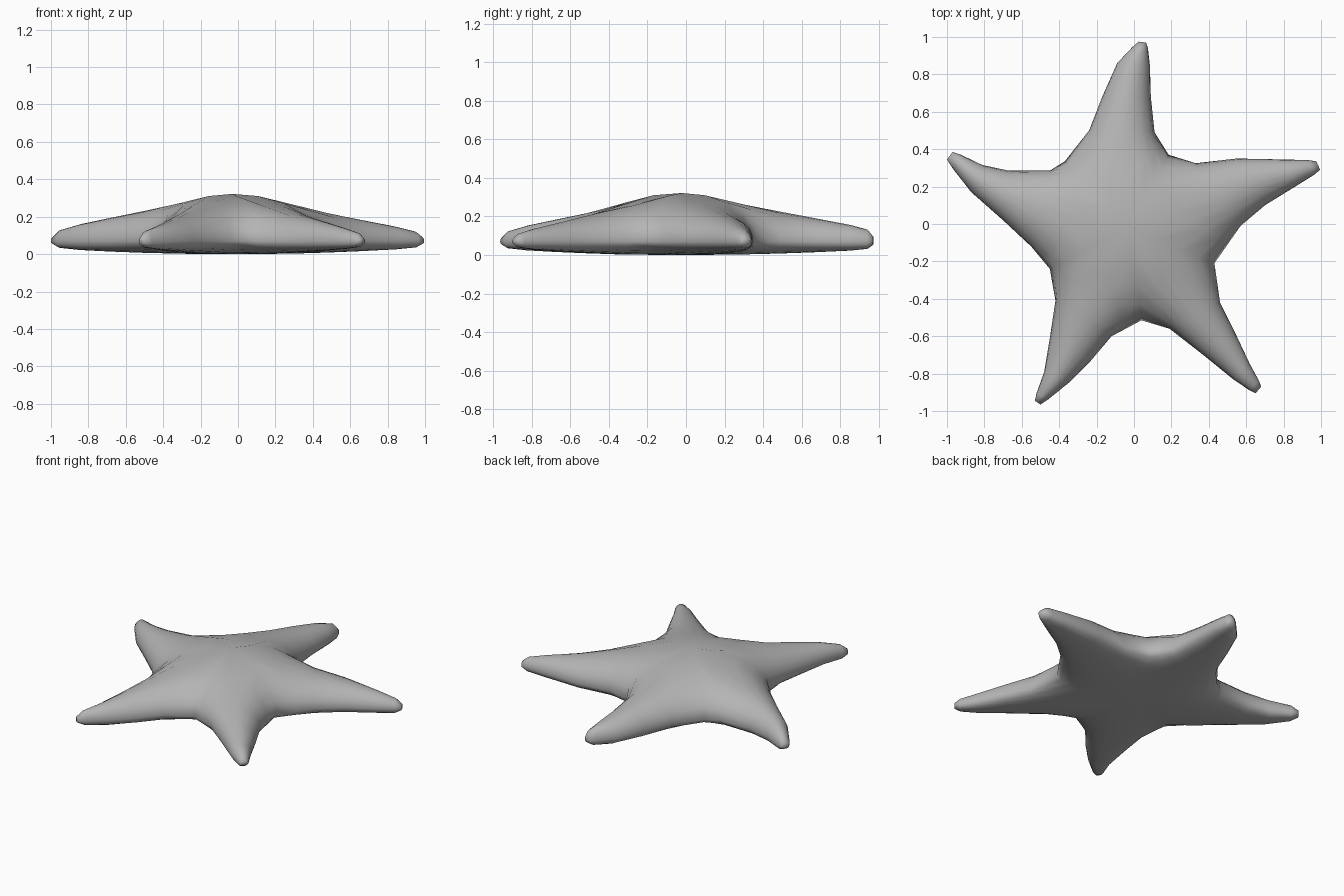
import bpy, bmesh
from mathutils import Vector

if "Cube" in bpy.data.objects:
    bpy.data.objects.remove(bpy.data.objects["Cube"])

# outline: notches between arms (clockwise from upper left)
NOTCHES = [(-.37, .335), (.185, .37), (.43, -.21), (.04, -.515), (-.45, -.24)]
# each arm: left edge and right edge, base to tip
ARMS = [
    ([(-.24, .50), (-.17, .68), (-.09, .86), (.025, .975)],
     [(.11, .49), (.09, .68), (.085, .85), (.065, .97)]),
    ([(.33, .325), (.55, .35), (.80, .345), (.975, .335)],
     [(.57, -.01), (.70, .10), (.87, .205), (.995, .29)]),
    ([(.46, -.42), (.54, -.58), (.62, -.75), (.68, -.87)],
     [(.19, -.56), (.37, -.70), (.53, -.83), (.65, -.905)]),
    ([(-.12, -.60), (-.23, -.73), (-.35, -.85), (-.50, -.965)],
     [(-.42, -.41), (-.45, -.61), (-.48, -.79), (-.53, -.945)]),
    ([(-.55, -.12), (-.70, .02), (-.87, .17), (-1.0, .345)],
     [(-.45, .285), (-.67, .285), (-.81, .315), (-.97, .385)]),
]
CENTRE = Vector((-.03, -.02))
EDGE_Z = .07
STEPS = [-1, -.95, -.82, -.6, -.3, 0, .3, .6, .82, .95, 1]


def section(bm, left, mid, right, squash):
    """Closed cross-section: domed on top, flat below."""
    r = (mid - CENTRE).length
    top = .322 - .19 * r - EDGE_Z
    bottom = EDGE_Z - .03 * r * r
    upper, lower = [], []
    for t in STEPS:
        p = mid.lerp(left if t < 0 else right, abs(t))
        a = abs(t)
        up = EDGE_Z + squash * top * max(0, 1 - a ** 2) ** .5
        dn = EDGE_Z - squash * bottom * max(0, 1 - a ** 3) ** .5
        upper.append(bm.verts.new((p.x, p.y, up)))
        if a < 1:
            lower.append(bm.verts.new((p.x, p.y, dn)))
    return upper + lower[::-1]


bm = bmesh.new()
for k, (le, ri) in enumerate(ARMS):
    left = [Vector(p) for p in [NOTCHES[k]] + le]
    right = [Vector(p) for p in [NOTCHES[(k + 1) % 5]] + ri]
    mid = [CENTRE] + [(a + b) / 2 for a, b in zip(left[1:], right[1:])]
    # stations along the arm, with extra ones in the body and near the tip
    rings = []
    for s, squash in [(0, 1), (.5, 1), (1, 1), (2, 1), (3, 1), (3.75, .9), (4, .4)]:
        i = min(int(s), 3)
        f = s - i
        a, m, b = (v[i].lerp(v[i + 1], f) for v in (left, mid, right))
        if s == 3.75:
            a, b = m + (a - m) * 1.12, m + (b - m) * 1.12
        rings.append(section(bm, a, m, b, squash))
    for p, q in zip(rings, rings[1:]):
        n = len(p)
        for j in range(n):
            bm.faces.new((p[j], p[(j + 1) % n], q[(j + 1) % n], q[j]))
    bm.faces.new(rings[-1])

# join the arms along the shared notch lines
bmesh.ops.remove_doubles(bm, verts=bm.verts, dist=.0005)
bmesh.ops.recalc_face_normals(bm, faces=bm.faces)
for f in bm.faces:
    f.smooth = True

mesh = bpy.data.meshes.new("starfish")
bm.to_mesh(mesh)
bm.free()
obj = bpy.data.objects.new("starfish", mesh)
bpy.context.collection.objects.link(obj)

# darker grey skin
skin = bpy.data.materials.new("dark_grey")
skin.diffuse_color = (.46, .46, .46, 1)
skin.use_nodes = True
skin.node_tree.nodes["Principled BSDF"].inputs["Base Color"].default_value = skin.diffuse_color
mesh.materials.append(skin)
